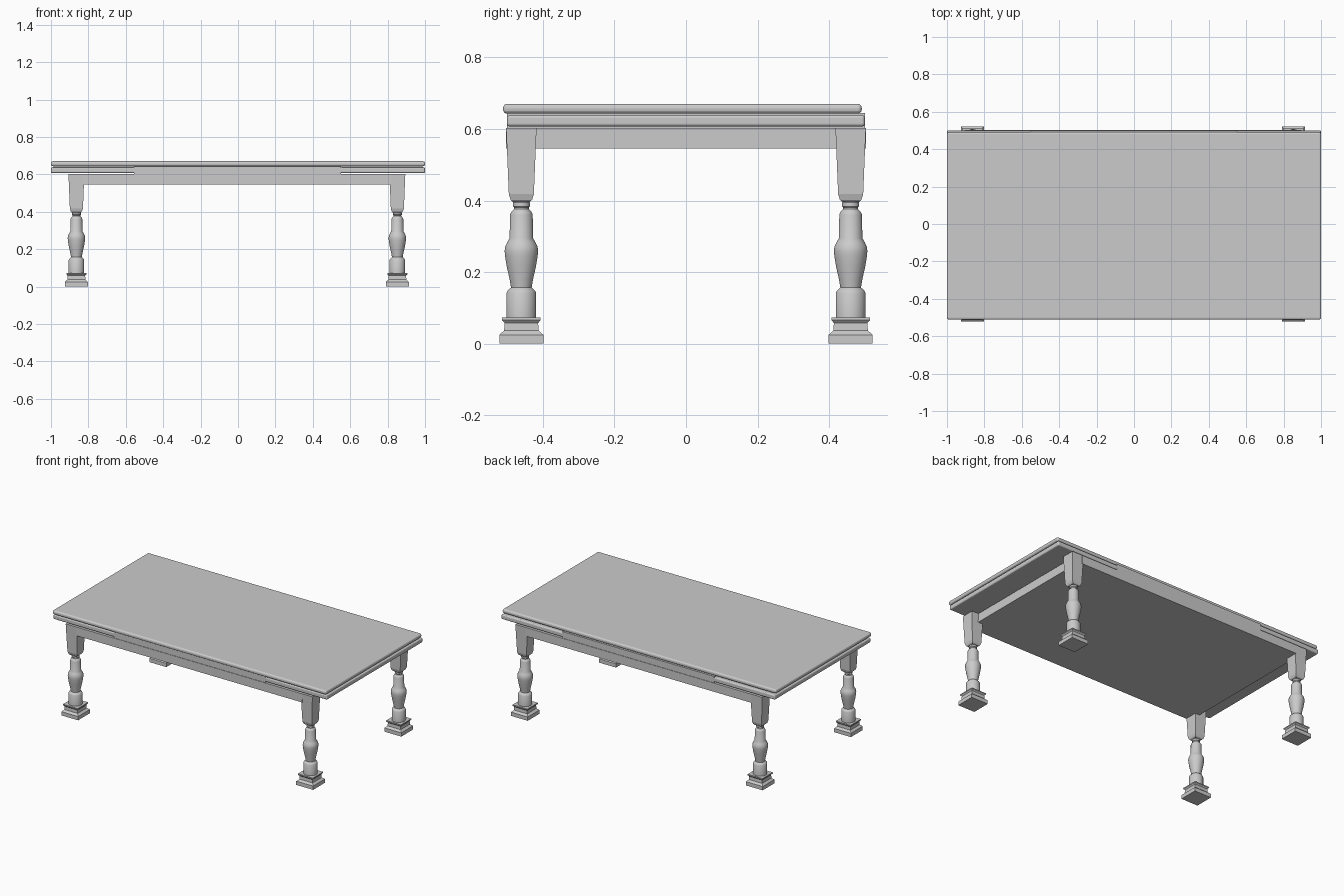
import bpy, bmesh, math

if "Cube" in bpy.data.objects:
    bpy.data.objects.remove(bpy.data.objects["Cube"])

LEG_X, LEG_Y, SHIFT = 0.858, 0.46, -0.006


def box(name, x, y, z, bevel=0.0):
    """Box from (min, max) ranges, with optional rounded edges."""
    bm = bmesh.new()
    bmesh.ops.create_cube(bm, size=1)
    for v in bm.verts:
        for i, (a, b) in enumerate((x, y, z)):
            v.co[i] = (a + b) / 2 + v.co[i] * (b - a)
    me = bpy.data.meshes.new(name)
    bm.to_mesh(me)
    bm.free()
    ob = bpy.data.objects.new(name, me)
    bpy.context.collection.objects.link(ob)
    if bevel:
        mod = ob.modifiers.new("rounded_edge", 'BEVEL')
        mod.width, mod.segments = bevel, 4
    return ob


def turned(name, profile, sides, loc):
    """Closed stack of rings; 4 sides gives a square section of half-width r."""
    bm = bmesh.new()
    k = math.sqrt(2) if sides == 4 else 1
    rings = []
    for r, z in profile:
        rings.append([bm.verts.new((r * k * math.cos(a), r * k * math.sin(a), z))
                      for a in (2 * math.pi * (i + 0.5) / sides for i in range(sides))])
    for lo, hi in zip(rings, rings[1:]):
        for i in range(sides):
            j = (i + 1) % sides
            bm.faces.new((lo[i], lo[j], hi[j], hi[i]))
    bm.faces.new(rings[0][::-1])
    bm.faces.new(rings[-1])
    me = bpy.data.meshes.new(name)
    bm.to_mesh(me)
    bm.free()
    ob = bpy.data.objects.new(name, me)
    ob.location = loc
    bpy.context.collection.objects.link(ob)
    if sides > 4:
        bpy.ops.object.select_all(action='DESELECT')
        ob.select_set(True)
        bpy.context.view_layer.objects.active = ob
        bpy.ops.object.shade_smooth_by_angle(angle=math.radians(35))
    return ob


# Table top and the two draw leaves beneath it
box("table_top", (-1, 1), (-0.511, 0.491), (0.643, 0.67), 0.011)
box("left_leaf", (-1, -0.545), (-0.5, 0.5), (0.607, 0.638), 0.008)
box("right_leaf", (0.545, 1), (-0.5, 0.5), (0.607, 0.638), 0.008)

# Centre bearer between the leaves, and the closed apron
box("centre_bearer", (-0.555, 0.55), (-0.5, 0.5), (0.59, 0.645))
box("long_apron", (-0.83, 0.82), (-0.503, 0.503), (0.545, 0.602))
box("end_apron", (-0.856, 0.846), (-0.45, 0.45), (0.545, 0.602))

# Leg profiles: (half-width or radius, height)
foot = [(0.0615, 0), (0.0615, 0.025), (0.058, 0.028), (0.048, 0.037), (0.047, 0.058),
        (0.054, 0.066), (0.054, 0.073)]
shaft = [(0.042, 0.070), (0.042, 0.142), (0.038, 0.149), (0.029, 0.157), (0.033, 0.18),
         (0.041, 0.215), (0.046, 0.245), (0.047, 0.258), (0.046, 0.27), (0.040, 0.283),
         (0.033, 0.295), (0.032, 0.36), (0.029, 0.368), (0.021, 0.376), (0.021, 0.381),
         (0.024, 0.384), (0.024, 0.394), (0.021, 0.398)]
block = [(0.024, 0.396), (0.030, 0.402), (0.035, 0.418), (0.0425, 0.602)]

# Four turned legs
for sx, side in ((-1, "left"), (1, "right")):
    for sy, end in ((-1, "front"), (1, "back")):
        loc = (sx * LEG_X + SHIFT, sy * LEG_Y, 0)
        turned(f"{end}_{side}_foot", foot, 4, loc)
        turned(f"{end}_{side}_turned_leg", shaft, 24, loc)
        turned(f"{end}_{side}_leg_block", block, 4, loc)
